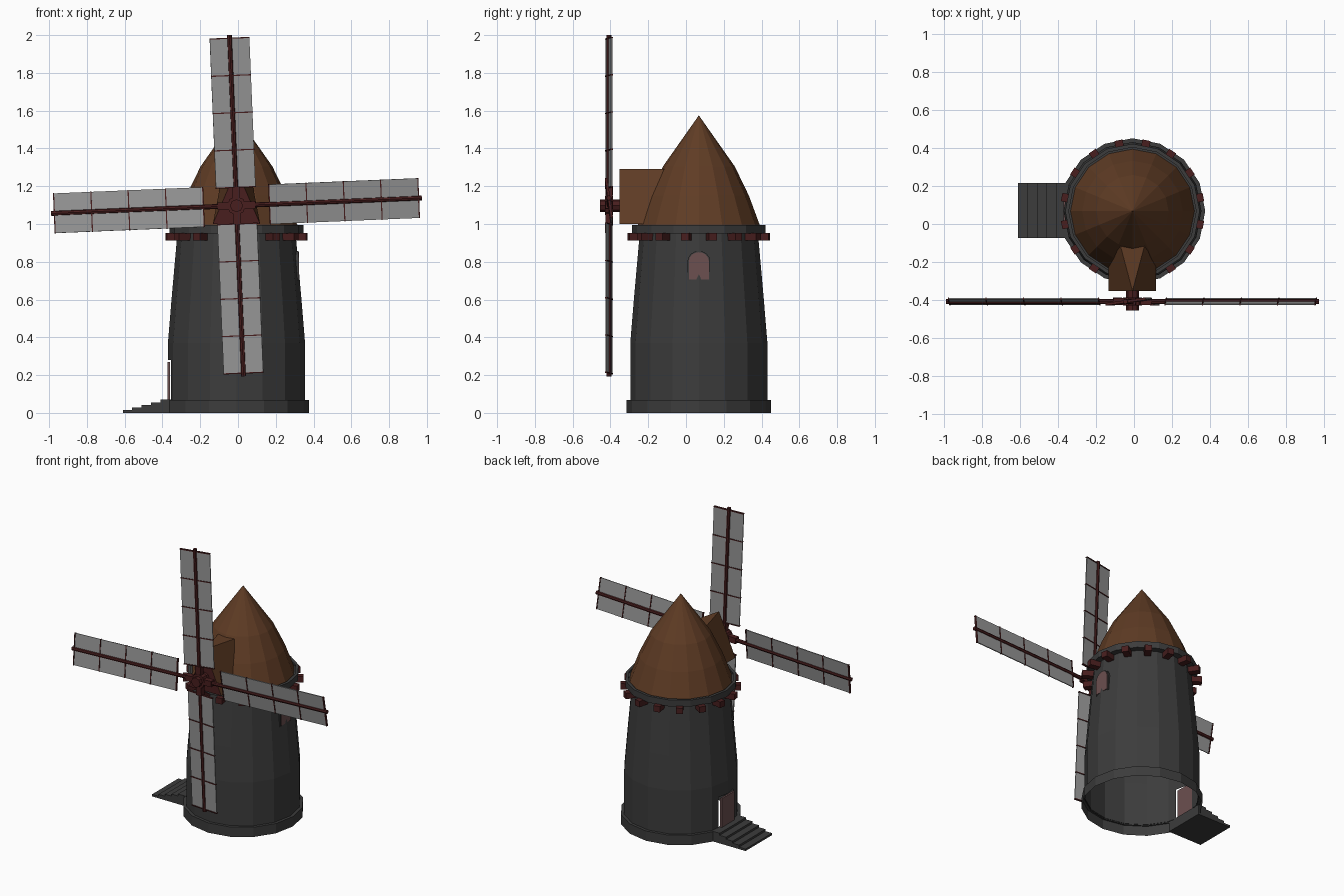
import bpy, bmesh, math
from mathutils import Matrix, Vector

old = bpy.data.objects.get("Cube")
if old:
    bpy.data.objects.remove(old)

CX, CY = -0.008, 0.068          # tower axis
SIDES = 16


def material(name, rgb):
    m = bpy.data.materials.new(name)
    m.use_nodes = True
    m.diffuse_color = (*rgb, 1)
    b = next(n for n in m.node_tree.nodes if n.type == 'BSDF_PRINCIPLED')
    b.inputs["Base Color"].default_value = (*rgb, 1)
    b.inputs["Roughness"].default_value = 0.8
    return m


STONE = material("dark stone", (0.045, 0.045, 0.045))
ROOF = material("brown shingle", (0.115, 0.045, 0.018))
WOOD = material("dark red wood", (0.065, 0.013, 0.013))
CLOTH = material("grey sailcloth", (0.3, 0.3, 0.3))
PANEL = material("dusty pink panel", (0.15, 0.08, 0.08))


def finish(name, bm, *mats):
    bmesh.ops.remove_doubles(bm, verts=bm.verts, dist=1e-5)
    me = bpy.data.meshes.new(name)
    bm.to_mesh(me)
    bm.free()
    for m in mats:
        me.materials.append(m)
    ob = bpy.data.objects.new(name, me)
    bpy.context.collection.objects.link(ob)
    return ob


def lathe(profile):
    """Turn (radius, height) points about the tower axis."""
    bm = bmesh.new()
    vs = [bm.verts.new((r, 0, z)) for r, z in profile]
    es = [bm.edges.new(p) for p in zip(vs, vs[1:])]
    bmesh.ops.spin(bm, geom=vs + es, cent=(0, 0, 0), axis=(0, 0, 1),
                   angle=math.tau, steps=SIDES, use_duplicate=False)
    bmesh.ops.remove_doubles(bm, verts=bm.verts, dist=1e-5)
    bmesh.ops.recalc_face_normals(bm, faces=bm.faces)
    bmesh.ops.translate(bm, verts=bm.verts, vec=(CX, CY, 0))
    return bm


def add_box(bm, lo, hi, matrix=Matrix()):
    lo, hi = Vector(lo), Vector(hi)
    m = matrix @ Matrix.Translation((lo + hi) / 2) @ Matrix.Diagonal((*(hi - lo), 1))
    bmesh.ops.create_cube(bm, size=1, matrix=m)


def add_rod(bm, radius, start, end, matrix=Matrix(), sides=8):
    """Rod along local z."""
    m = matrix @ Matrix.Translation((0, 0, (start + end) / 2))
    bmesh.ops.create_cone(bm, cap_ends=True, segments=sides, radius1=radius,
                          radius2=radius, depth=end - start, matrix=m)


# Tower shell, open below, with a doorway cut on the right side
tower = lathe([(0.363, 0.06), (0.363, 0.37), (0.344, 0.6), (0.312, 0.96)])
door_half, door_low, door_top = 0.08, 0.07, 0.28
for co, no in (((0, CY - door_half, 0), (0, 1, 0)), ((0, CY + door_half, 0), (0, 1, 0)),
               ((0, 0, door_low), (0, 0, 1)), ((0, 0, door_top), (0, 0, 1))):
    fs = [f for f in tower.faces if f.calc_center_median().x < -0.25]
    geom = fs + list({e for f in fs for e in f.edges}) + list({v for f in fs for v in f.verts})
    bmesh.ops.bisect_plane(tower, geom=geom, plane_co=co, plane_no=no)
hole = [f for f in tower.faces for c in [f.calc_center_median()]
        if c.x < -0.25 and abs(c.y - CY) < door_half and door_low < c.z < door_top]
bmesh.ops.delete(tower, geom=hole, context='FACES')
finish("tower", tower, STONE)

# Foot ring, gallery ring and roof
finish("foot_ring", lathe([(0.383, 0), (0.383, 0.068), (0.36, 0.068)]), STONE)
finish("gallery_ring", lathe([(0.3, 0.95), (0.354, 0.95), (0.354, 0.995),
                              (0.335, 0.995), (0.335, 0.985), (0.3, 0.985)]), STONE)
finish("roof", lathe([(0.326, 0.985), (0.265, 1.15), (0.19, 1.305), (0, 1.575)]), ROOF)

# Brackets under the gallery
bm = bmesh.new()
for i in range(SIDES):
    turn = Matrix.Translation((CX, CY, 0)) @ Matrix.Rotation((i + 0.5) * math.tau / SIDES, 4, 'Z')
    add_box(bm, (0.29, -0.022, 0.912), (0.38, 0.022, 0.953), turn)
finish("brackets", bm, WOOD)

# Dormer: gabled front widening to a flat top at the back
bm = bmesh.new()
front = [bm.verts.new((CX + x, -0.352, z)) for x, z in ((-0.125, 1.0), (0.125, 1.0), (0, 1.29))]
back = [bm.verts.new((CX + x, y, z)) for x, y, z in
        ((-0.125, -0.05, 1.0), (0.125, -0.05, 1.0), (0.07, -0.09, 1.29), (-0.07, -0.09, 1.29))]
bm.faces.new(front).material_index = 1
for f in ((front[1], back[1], back[2], front[2]), (front[0], front[2], back[3], back[0]),
          (front[2], back[2], back[3]), (front[0], back[0], back[1], front[1])):
    bm.faces.new(f)
bmesh.ops.recalc_face_normals(bm, faces=bm.faces)
finish("dormer", bm, ROOF, WOOD)

# Door panel and steps
bm = bmesh.new()
add_box(bm, (-0.372, CY - 0.07, door_low), (-0.36, CY + 0.07, 0.27))
finish("door", bm, PANEL)
bm = bmesh.new()
for i in range(5):
    add_box(bm, (-0.61 + 0.05 * i, CY - 0.142, 0), (-0.56 + 0.05 * i + 0.01 * (i == 4),
                                                   CY + 0.148, 0.014 * (i + 1)))
finish("steps", bm, STONE)


# Arched window on the left side
def arch(name, x0, x1, half, low, spring, mat):
    bm = bmesh.new()
    pts = [(-half, low), (half, low)]
    pts += [(half * math.cos(a), spring + half * 0.9 * math.sin(a))
            for a in (math.pi * k / 8 for k in range(9))]
    face = bm.faces.new([bm.verts.new((x0, CY + y, z)) for y, z in pts])
    ext = bmesh.ops.extrude_face_region(bm, geom=[face])
    bmesh.ops.translate(bm, vec=(x1 - x0, 0, 0),
                        verts=[v for v in ext["geom"] if isinstance(v, bmesh.types.BMVert)])
    bmesh.ops.recalc_face_normals(bm, faces=bm.faces)
    finish(name, bm, mat)


arch("window_frame", 0.27, 0.319, 0.06, 0.7, 0.803, STONE)
arch("window_panel", 0.318, 0.324, 0.053, 0.706, 0.803, PANEL)

# Axle and hub
hub = Matrix.Translation((CX, -0.408, 1.097))
bm = bmesh.new()
along = hub @ Matrix.Rotation(math.pi / 2, 4, 'X')
add_rod(bm, 0.034, -0.15, 0.046, along)
add_rod(bm, 0.05, -0.022, 0.02, along)
finish("axle", bm, WOOD)

# Four blades: arm, root sleeve, cloth and battens
for k, label in enumerate(("top", "left", "bottom", "right")):
    turn = hub @ Matrix.Rotation(math.radians(-2.4 + 90 * k), 4, 'Y')
    pitch = turn @ Matrix.Rotation(math.radians(8), 4, 'Z')
    start = 0.175 if k % 2 else 0.097
    end = start + 0.79
    bm = bmesh.new()
    add_rod(bm, 0.013, 0, end + 0.017, turn)
    add_box(bm, (-0.02, -0.018, 0), (0.02, 0.018, 0.1), turn)
    finish(label + "_arm", bm, WOOD)
    bm = bmesh.new()
    add_box(bm, (-0.106, -0.003, start), (0.106, 0.003, end), pitch)
    finish(label + "_sail", bm, CLOTH)
    bm = bmesh.new()
    for i in range(5):
        z = start + 0.1975 * i
        add_box(bm, (-0.107, -0.007, z - 0.003), (0.107, 0.007, z + 0.003), pitch)
    finish(label + "_battens", bm, WOOD)
